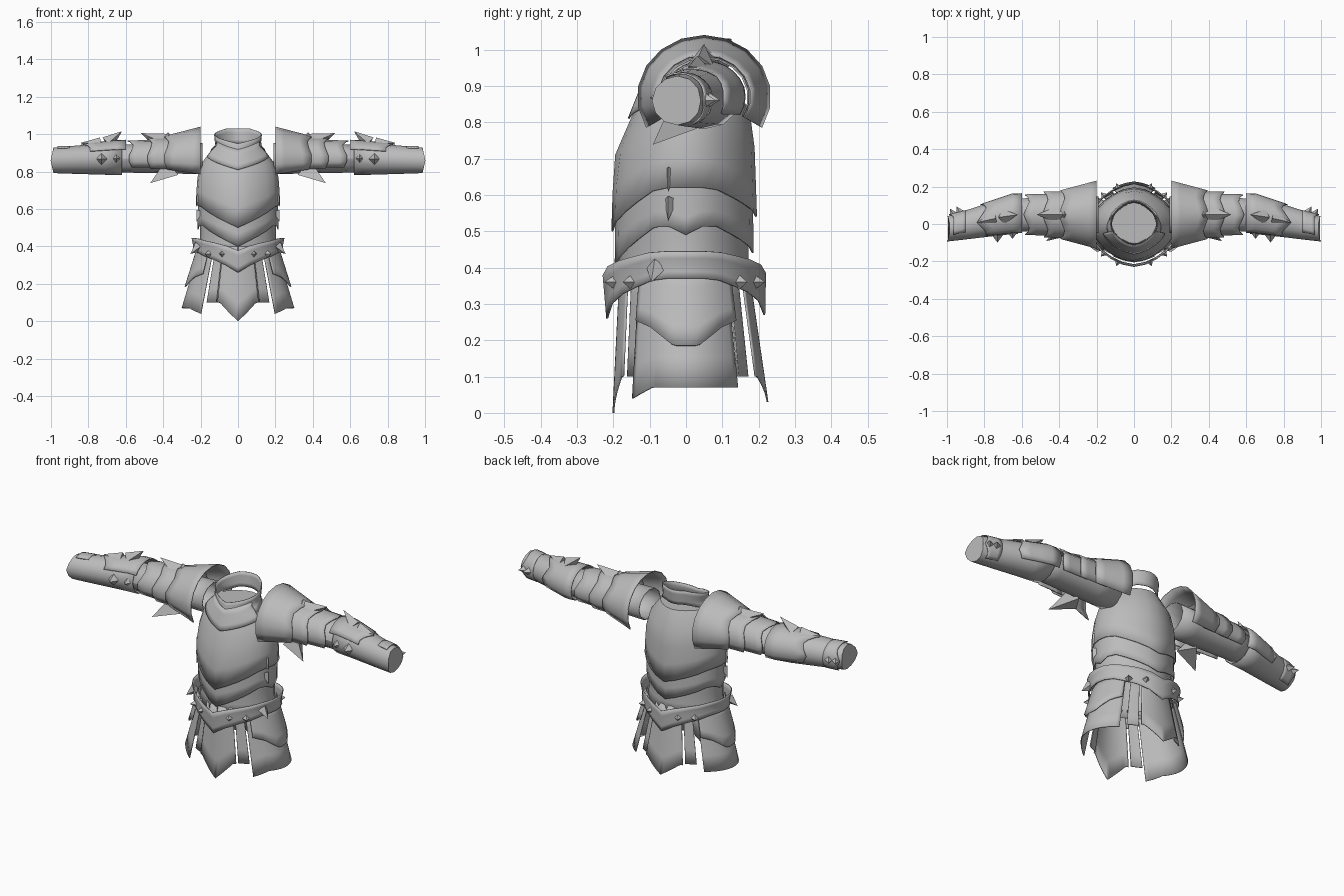
import bpy, bmesh
from math import sin, cos, radians
from mathutils import Vector

if "Cube" in bpy.data.objects:
    bpy.data.objects.remove(bpy.data.objects["Cube"])

FRONT, SIDE, BACK = 0, 90, 180
TOP = SIDE
WIDE, MEDIUM, NARROW = 65, 40, 20
ROWS = 4

steel = bpy.data.materials.new("grey steel")
steel.use_nodes = True
grey = [.5] * 3 + [1]
steel.diffuse_color = grey
steel.node_tree.nodes["Principled BSDF"].inputs["Base Color"].default_value = grey


def on_body(angle, height, gap, reach=0):
    """Point on the torso and skirt; reach moves it down, gap moves it outward."""
    z = height - reach
    flare = max(0, .4 - z)
    slope = min(.24, max(0, z - .7))
    width = .21 + .27 * flare - 7 * slope ** 3
    turn = cos(radians(angle))
    if turn > 0:
        depth = .19 + .05 * flare - .4 * slope
    else:
        depth = .18 + .12 * flare - 5 * slope ** 3
    ridge = .9 + .1 * abs(turn) ** 6
    return Vector(((width + gap) * sin(radians(angle)), -(depth + gap) * turn * ridge, z))


def on_arm(angle, along, gap, reach=0):
    """Point on the left arm; reach moves it towards the hand, gap outward."""
    x = along + reach
    drop = max(0, x - .65)
    y = .05 - .22 * drop - (.1 - .1 * drop + gap) * cos(radians(angle))
    z = .87 - .03 * drop + (.086 - .06 * drop + gap) * sin(radians(angle))
    return Vector((x, y, z))


def points(angle, tips):
    """Sum of triangular points (centre angle, half width, length) on an edge."""
    return sum(length * max(0, 1 - abs((angle - centre + 180) % 360 - 180) / half)
               for centre, half, length in tips)


def finish(name, bm, mirror, thickness=0):
    bmesh.ops.remove_doubles(bm, verts=bm.verts, dist=.0005)
    bmesh.ops.recalc_face_normals(bm, faces=bm.faces)
    mesh = bpy.data.meshes.new(name)
    bm.to_mesh(mesh)
    bm.free()
    mesh.materials.append(steel)
    obj = bpy.data.objects.new(name, mesh)
    bpy.context.collection.objects.link(obj)
    if thickness:
        solid = obj.modifiers.new("thickness", "SOLIDIFY")
        solid.thickness, solid.offset = thickness, 0
    if mirror:
        obj.modifiers.new("mirror", "MIRROR").use_axis[0] = True
    bpy.ops.object.select_all(action="DESELECT")
    obj.select_set(True)
    bpy.context.view_layer.objects.active = obj
    bpy.ops.object.shade_smooth_by_angle(angle=radians(35))


def plate(name, surface, hem, top, hem_gap=0, top_gap=0, tips=(), span=(0, 360),
          fade=1, mirror=False, cap_hem=False, cap_top=False):
    """Sheet of metal following a surface, with a pointed hem."""
    bm = bmesh.new()
    columns = 12 if surface is on_arm else 24
    grid = []
    for row in range(ROWS + 1):
        part = row / ROWS
        along = hem + (top - hem) * part
        gap = hem_gap + (top_gap - hem_gap) * part
        line = []
        for column in range(columns + 1):
            angle = span[0] + (span[1] - span[0]) * column / columns
            reach = points(angle, tips) * (1 - fade * part)
            line.append(bm.verts.new(surface(angle, along, gap, reach)))
        grid.append(line)
    for low, high in zip(grid, grid[1:]):
        for i in range(columns):
            bm.faces.new((low[i], low[i + 1], high[i + 1], high[i]))
    if cap_hem:
        bm.faces.new(grid[0][:-1])
    if cap_top:
        bm.faces.new(grid[-1][:-1])
    finish(name, bm, mirror, thickness=.005)


def spike(name, surface, angle, along, length, lean=0, radius=.03, gap=0, sides=4):
    """Mirrored pair of spikes standing on a surface."""
    base = surface(angle, along, gap)
    tip = surface(angle, along, gap + length, lean)
    bm = bmesh.new()
    bmesh.ops.create_cone(bm, segments=sides, radius1=radius, radius2=0,
                          depth=(tip - base).length, cap_ends=True)
    turn = (tip - base).to_track_quat("Z", "Y")
    for v in bm.verts:
        v.co = turn @ v.co + (base + tip) / 2
    finish(name, bm, mirror=True)


# Torso plates overlapping downwards
vee = [(FRONT, WIDE, .12), (BACK, WIDE, .08)]
flanks = [(SIDE, NARROW, .03), (-SIDE, NARROW, .03)]
plate("belly_plate", on_body, .36, .6, hem_gap=-.01, top_gap=-.01)
plate("waist_lame", on_body, .52, .68, hem_gap=.004, tips=vee + flanks)
plate("breastplate", on_body, .62, .92, hem_gap=.013, tips=vee, cap_top=True)

# Neck guard, high at the nape and low at the throat, over a pointed throat piece
slant = [(FRONT, 150, .08)]
plate("collar", on_body, .95, 1.03, hem_gap=.004, top_gap=.012, tips=slant, fade=0)
plate("throat_plate", on_body, .88, .96, hem_gap=.012, top_gap=.012,
      tips=[(FRONT, WIDE, .07)], span=(-WIDE, WIDE), fade=.4)

# Belt dipping to a point at front and back, with studs
dip = [(FRONT, WIDE, .08), (BACK, WIDE, .07), (FRONT, NARROW, .03), (BACK, NARROW, .03)]
plate("belt", on_body, .37, .445, hem_gap=.02, top_gap=.036, tips=dip, fade=.4)
for angle in (NARROW, MEDIUM, BACK - MEDIUM, BACK - NARROW):
    spike("belt_stud", on_body, angle, .36, .035, radius=.022, gap=.02)
spike("hip_spike", on_body, WIDE, .4, .04, lean=.04, gap=.02)

# Skirt panels hanging under the belt
plate("front_tabard", on_body, .1, .4, hem_gap=-.01, top_gap=-.01,
      tips=[(FRONT, NARROW, .1)], span=(-23, 23))
plate("back_tabard", on_body, .1, .4, top_gap=-.01,
      tips=[(BACK, NARROW, .07)], span=(BACK - 23, BACK + 23))
plate("front_strip", on_body, .1, .4, hem_gap=-.02, top_gap=-.02,
      span=(25, 38), mirror=True)
plate("back_strip", on_body, .1, .4, hem_gap=-.02, top_gap=-.02,
      span=(BACK - 38, BACK - 25), mirror=True)
plate("side_skirt", on_body, .07, .4, top_gap=-.01,
      tips=[(MEDIUM, NARROW, .03)], span=(MEDIUM, 135), mirror=True)
plate("side_tasset", on_body, .26, .4, hem_gap=.015, top_gap=.005,
      tips=[(SIDE - 10, MEDIUM, .05), (SIDE + 10, MEDIUM, .05)], span=(45, 135), mirror=True)

# Arm and forearm, closed at the wrist
plate("upper_arm", on_arm, .68, .19, hem_gap=-.015, top_gap=-.005, mirror=True)
plate("forearm_guard", on_arm, .985, .62, mirror=True, cap_hem=True,
      tips=[(FRONT, WIDE, .015), (BACK, WIDE, .012)])
plate("wrist_cuff", on_arm, .965, .9, hem_gap=.008, top_gap=.002,
      tips=[(BACK, MEDIUM, .025)], span=(60, 240), mirror=True)

# Shoulder plate flaring at the neck, over two lames
wrap = (-30, 210)
peaks = [(TOP, MEDIUM, .03), (FRONT, MEDIUM, .03), (BACK, MEDIUM, .03)]
plate("shoulder_plate", on_arm, .37, .2, hem_gap=.03, top_gap=.082, tips=peaks,
      span=wrap, mirror=True)
plate("shoulder_lame", on_arm, .46, .31, hem_gap=.022, top_gap=.025, tips=peaks,
      span=wrap, mirror=True)
plate("upper_arm_lame", on_arm, .56, .42, hem_gap=.008, top_gap=.012, tips=peaks,
      span=wrap, mirror=True)
spike("shoulder_horn", on_arm, TOP, .4, .05, lean=.12, radius=.05)
spike("shoulder_stud", on_arm, TOP, .375, .03, gap=.025)
spike("shoulder_fang", on_arm, -45, .36, .1, lean=.11, radius=.06, sides=3)

# Elbow guard with horns
plate("elbow_plate", on_arm, .79, .6, hem_gap=.008, top_gap=.012,
      tips=[(TOP, MEDIUM, .05), (BACK, MEDIUM, .03)], span=(30, 210), mirror=True)
spike("elbow_horn", on_arm, TOP, .7, .06, lean=-.08, radius=.04)
spike("forearm_horn", on_arm, TOP, .74, .015, lean=.1, radius=.035)
spike("elbow_front_spike", on_arm, FRONT, .65, .03, radius=.022)
spike("forearm_front_spike", on_arm, FRONT, .73, .04)

# Wrist and flank spikes
for along in (.93, .965):
    spike("wrist_spike", on_arm, BACK, along, .04, lean=.02, radius=.022)
for height in (.67, .59):
    spike("flank_spike", on_body, 75, height, .02, lean=.06, radius=.022, sides=3)
